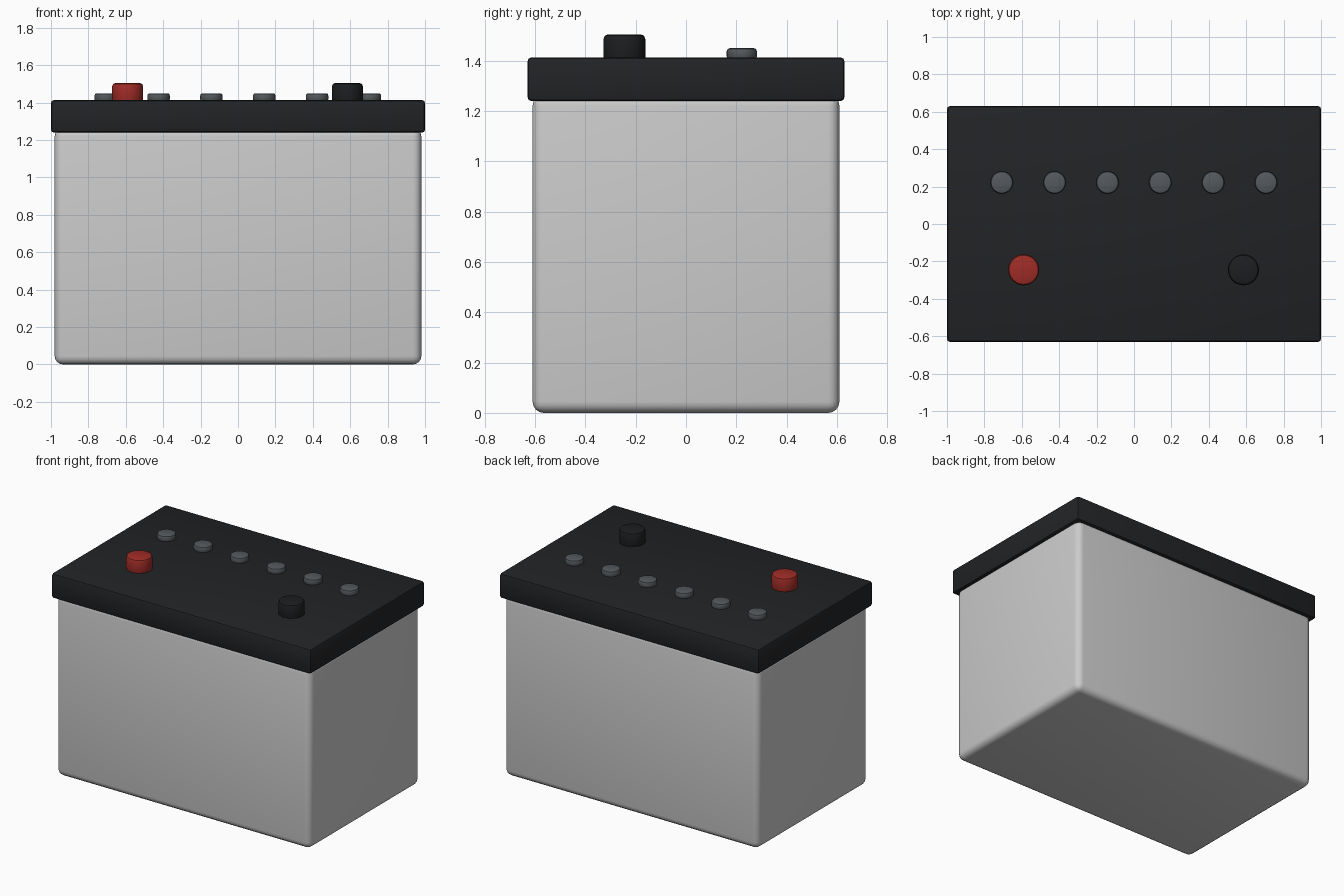
import bpy, math

if "Cube" in bpy.data.objects:
    bpy.data.objects.remove(bpy.data.objects["Cube"])


def material(name, rgb):
    m = bpy.data.materials.new(name)
    m.diffuse_color = (*rgb, 1)
    m.use_nodes = True
    m.node_tree.nodes["Principled BSDF"].inputs["Base Color"].default_value = m.diffuse_color
    return m


case_black = material("lid_black", (0.016, 0.017, 0.019))
post_black = material("post_black", (0.012, 0.013, 0.014))
red = material("post_red", (0.35, 0.025, 0.02))
cap_grey = material("cap_grey", (0.09, 0.1, 0.11))


def finish(obj, name, bevel, segments, mat, smooth_angle):
    obj.name = name
    mod = obj.modifiers.new("Bevel", "BEVEL")
    mod.width = bevel
    mod.segments = segments
    mod.limit_method = "ANGLE"
    mod.angle_limit = math.radians(40)
    bpy.ops.object.modifier_apply(modifier=mod.name)
    bpy.ops.object.shade_smooth_by_angle(angle=math.radians(smooth_angle))
    if mat:
        obj.data.materials.append(mat)


def box(name, sx, sy, z0, z1, bevel, segments, mat=None):
    bpy.ops.mesh.primitive_cube_add(size=1, location=(0, 0, (z0 + z1) / 2))
    obj = bpy.context.object
    obj.scale = (sx, sy, z1 - z0)
    bpy.ops.object.transform_apply(location=False, rotation=False, scale=True)
    finish(obj, name, bevel, segments, mat, 40)


def disc(name, x, y, r, z0, z1, bevel, segments, mat):
    bpy.ops.mesh.primitive_cylinder_add(vertices=32, radius=r, depth=z1 - z0,
                                        location=(x, y, (z0 + z1) / 2))
    finish(bpy.context.object, name, bevel, segments, mat, 30)


# Battery case and overhanging lid
box("case", 1.96, 1.22, 0.0, 1.265, 0.045, 4)
box("lid", 2.0, 1.26, 1.24, 1.413, 0.015, 2, case_black)

# Terminal posts
disc("positive_terminal", -0.59, -0.245, 0.083, 1.39, 1.505, 0.018, 2, red)
disc("negative_terminal", 0.585, -0.245, 0.083, 1.39, 1.505, 0.018, 2, post_black)

# Row of six cell caps
for i in range(6):
    disc(f"cell_cap_{i + 1}", -0.707 + i * 0.2825, 0.222, 0.06, 1.405, 1.45,
         0.012, 2, cap_grey)
